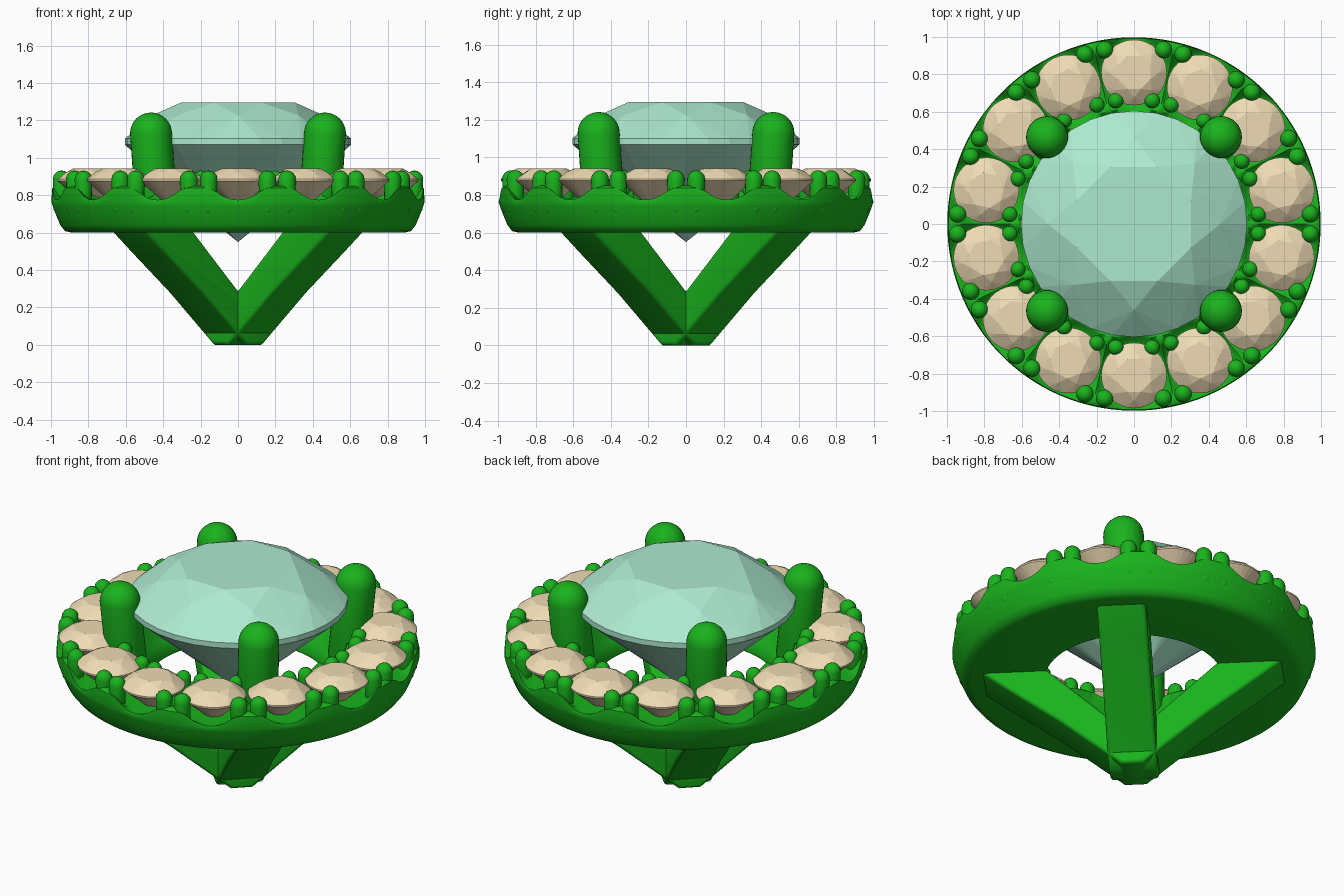
import bpy, bmesh
from math import sin, cos, pi, sqrt
from mathutils import Vector

if "Cube" in bpy.data.objects:
    bpy.data.objects.remove(bpy.data.objects["Cube"])

N = 14            # halo stones
STEP = 2 * pi / N
RC = 0.81         # halo stone circle radius


def material(name, rgb):
    m = bpy.data.materials.new(name)
    m.diffuse_color = (*rgb, 1)
    m.use_nodes = True
    m.node_tree.nodes["Principled BSDF"].inputs["Base Color"].default_value = m.diffuse_color
    return m


METAL = material("green_metal", (0.01, 0.45, 0.012))
MINT = material("mint_gem", (0.42, 0.82, 0.63))
TAN = material("tan_gem", (0.86, 0.71, 0.46))


def finish(name, bm, mat, smooth=None):
    bmesh.ops.recalc_face_normals(bm, faces=bm.faces)
    me = bpy.data.meshes.new(name)
    bm.to_mesh(me)
    bm.free()
    me.materials.append(mat)
    ob = bpy.data.objects.new(name, me)
    bpy.context.collection.objects.link(ob)
    if smooth:
        bpy.ops.object.select_all(action='DESELECT')
        ob.select_set(True)
        bpy.context.view_layer.objects.active = ob
        bpy.ops.object.shade_smooth_by_angle(angle=smooth)
    return ob


# brilliant-cut stone: convex hull of table, crown, girdle, pavilion, culet
def gem(name, mat, loc, k, turn=0.0):
    bm = bmesh.new()

    def ring(n, r, z, off=0.0):
        for i in range(n):
            a = 2 * pi * i / n + off + turn
            bm.verts.new((loc[0] + k * r * cos(a), loc[1] + k * r * sin(a), loc[2] + k * z))
    ring(8, 0.33, 0.205, pi / 8)
    ring(8, 0.46, 0.136)
    ring(32, 0.605, 0.012)
    ring(32, 0.605, -0.02)
    ring(8, 0.16, -0.54 + 0.86 * 0.16 * cos(pi / 8))
    bm.verts.new((loc[0], loc[1], loc[2] - k * 0.54))
    bmesh.ops.convex_hull(bm, input=bm.verts[:])
    bmesh.ops.dissolve_limit(bm, angle_limit=0.01, verts=bm.verts[:], edges=bm.edges[:])
    return finish(name, bm, mat)


# round-ended post from p0 to p1
def post(bm, p0, p1, r0, r1, seg):
    p0, p1 = Vector(p0), Vector(p1)
    new = bmesh.ops.create_uvsphere(bm, u_segments=seg, v_segments=seg // 2, radius=1)["verts"]
    for v in new:
        v.co = p1 + v.co * r1 if v.co.z > -1e-4 else p0 + v.co * r0


gem("centre_gem", MINT, (0, 0, 1.09), 1.0)
for i in range(N):
    a = pi / 2 + i * STEP
    gem(f"halo_gem_{i + 1}", TAN, (RC * cos(a), RC * sin(a), 0.882), 0.29, a)


# halo ring: lathed section whose top dips under each stone
def top_height(r, a):
    d = sqrt(r * r + RC * RC - 2 * r * RC * cos(a))
    t = min(1, max(0, (d - 0.165) / 0.07))
    return 0.775 + 0.075 * t * t * (3 - 2 * t)


WALL = [(0.60, None), (0.575, 0.75), (0.52, 0.68), (0.485, 0.62), (0.49, 0.6), (0.89, 0.6),
        (0.925, 0.608), (0.95, 0.64), (0.975, 0.70), (0.99, 0.74), (0.998, 0.765), (0.993, None)]
TOP = [(0.975 - 0.03 * i, None) for i in range(12)] + [(0.615, None)]
SECTION = WALL + TOP
bm = bmesh.new()
rows = []
SEG = N * 24
for s in range(SEG):
    a = pi / 2 + 2 * pi * s / SEG
    local = ((s + 12) % 24 - 12) * STEP / 24
    rows.append([])
    for j, (r, z) in enumerate(SECTION):
        if z is None:
            z = top_height(r, local) - (0.012 if j in (0, 11) else 0)
        rows[-1].append(bm.verts.new((r * cos(a), r * sin(a), z)))
M = len(SECTION)
for s in range(SEG):
    p, q = rows[s], rows[(s + 1) % SEG]
    for j in range(M):
        bm.faces.new((p[j], q[j], q[(j + 1) % M], p[(j + 1) % M]))
finish("halo_ring", bm, METAL, 0.9)

# paired small prongs, outside and inside, in every gap
bm = bmesh.new()
for i in range(N):
    a = pi / 2 + (i + 0.5) * STEP
    for r, off, rad in ((0.943, 0.054, 0.047), (0.665, 0.052, 0.042)):
        for s in (-1, 1):
            x = r * cos(a) - s * off * sin(a)
            y = r * sin(a) + s * off * cos(a)
            post(bm, (x, y, 0.74), (x, y, 0.932 - rad), rad, rad, 16)
finish("halo_prongs", bm, METAL, 1.0)

# four large claws holding the centre gem
for n, (sx, sy) in enumerate(((1, 1), (-1, 1), (-1, -1), (1, -1))):
    bm = bmesh.new()
    post(bm, (0.435 * sx, 0.435 * sy, 0.73), (0.465 * sx, 0.465 * sy, 1.13), 0.115, 0.112, 32)
    finish(f"claw_{n + 1}", bm, METAL, 1.0)

# two crossing V-shaped struts under the ring
HALF = [(0.135, 0.30), (0.5, 0.64), (0.86, 0.64), (0.82, 0.6), (0.67, 0.485), (0.39, 0.275), (0.12, 0.05), (0.06, 0.0)]
LOOP = [(0, 0.20)] + HALF + [(-r, z) for r, z in reversed(HALF)]
W = 0.135
for n, sy in enumerate((1, -1)):
    bm = bmesh.new()
    u = Vector((1, sy, 0)).normalized()
    v = Vector((-u.y, u.x, 0))
    face = bm.faces.new([bm.verts.new(u * r - v * W + Vector((0, 0, z))) for r, z in LOOP])
    ext = bmesh.ops.extrude_face_region(bm, geom=[face])["geom"]
    bmesh.ops.translate(bm, vec=v * 2 * W, verts=[g for g in ext if isinstance(g, bmesh.types.BMVert)])
    # round the long side edges
    long_edges = [e for e in bm.edges if abs((e.verts[0].co - e.verts[1].co).dot(v)) < 1e-4]
    bmesh.ops.bevel(bm, geom=long_edges, offset=0.04, segments=5, profile=0.5, affect='EDGES', clamp_overlap=True)
    finish(f"strut_{n + 1}", bm, METAL, 0.7)
